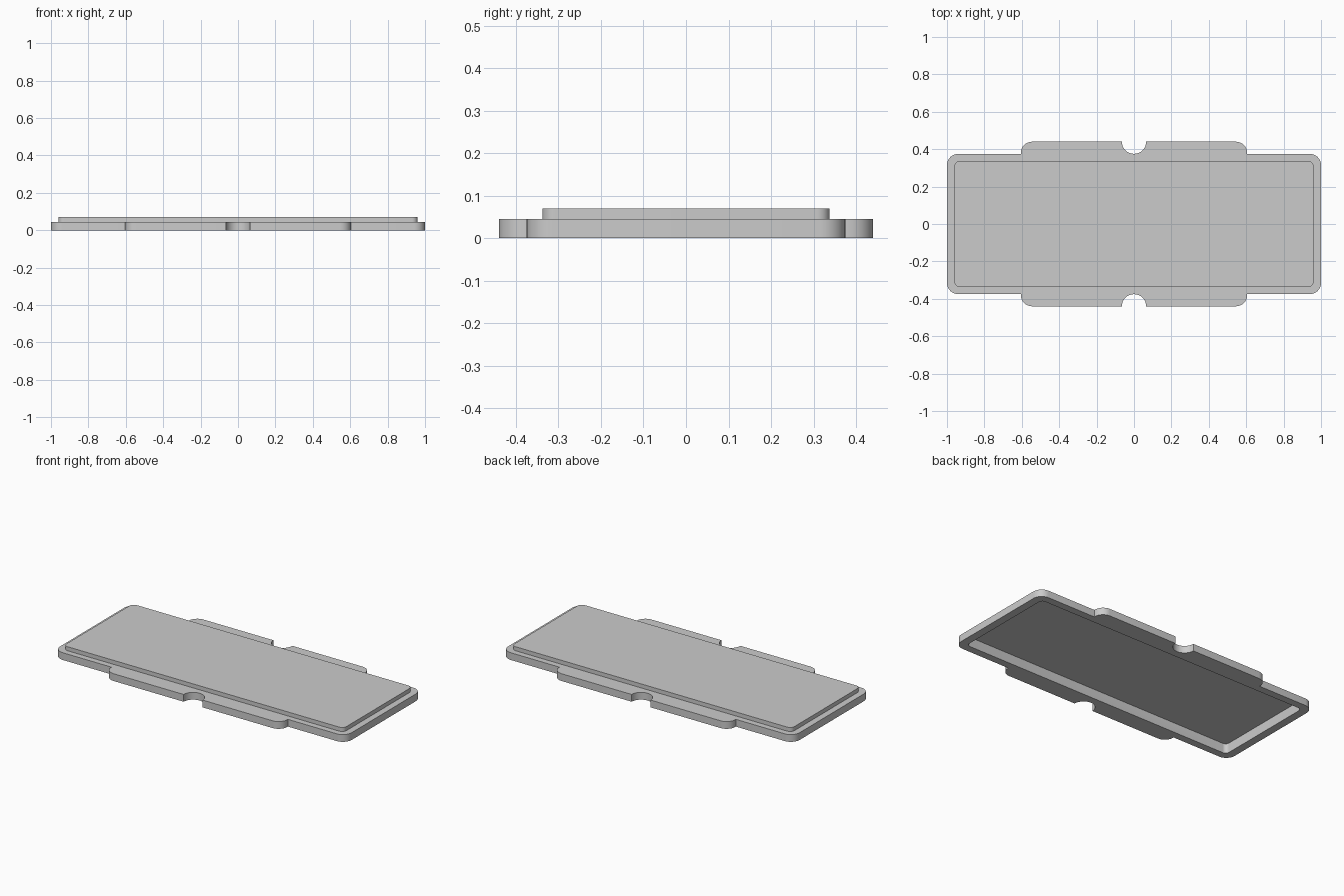
import bpy, bmesh
from math import sin, cos, radians

if "Cube" in bpy.data.objects:
    bpy.data.objects.remove(bpy.data.objects["Cube"])


def arc(cx, cy, r, a0, a1, n=8):
    """Points on an arc, angles in degrees."""
    return [(cx + r * cos(radians(a0 + (a1 - a0) * i / n)),
             cy + r * sin(radians(a0 + (a1 - a0) * i / n))) for i in range(n + 1)]


def rounded_rect(hx, hy, r):
    pts = []
    for sx, sy, a in ((1, 1, 0), (-1, 1, 90), (-1, -1, 180), (1, -1, 270)):
        pts += arc(sx * (hx - r), sy * (hy - r), r, a, a + 90)
    return pts


def prism(name, outline, z0, z1):
    """Extrude a flat outline from z0 to z1."""
    bm = bmesh.new()
    face = bm.faces.new([bm.verts.new((x, y, z0)) for x, y in outline])
    geom = bmesh.ops.extrude_face_region(bm, geom=[face])["geom"]
    bmesh.ops.translate(bm, vec=(0, 0, z1 - z0),
                        verts=[g for g in geom if isinstance(g, bmesh.types.BMVert)])
    bmesh.ops.recalc_face_normals(bm, faces=bm.faces)
    mesh = bpy.data.meshes.new(name)
    bm.to_mesh(mesh)
    bm.free()
    ob = bpy.data.objects.new(name, mesh)
    bpy.context.collection.objects.link(ob)
    return ob


def combine(target, other, operation):
    """Apply a boolean and remove the helper."""
    mod = target.modifiers.new(operation.lower(), 'BOOLEAN')
    mod.operation = operation
    mod.solver = 'EXACT'
    mod.object = other
    bpy.context.view_layer.objects.active = target
    bpy.ops.object.modifier_apply(modifier=mod.name)
    bpy.data.objects.remove(other, do_unlink=True)


# Flange outline: one quarter (finger notch, side tab, corner), then mirrored
quarter = (arc(0, 0.44, 0.065, -90, 0)
           + arc(0.545, 0.38, 0.06, 90, 0)
           + [(0.605, 0.375)]
           + arc(0.94, 0.315, 0.06, 90, 0))
half = quarter + [(x, -y) for x, y in reversed(quarter)]
outline = half + [(-x, -y) for x, y in half[1:-1]]
lid = prism("lid", outline, 0, 0.045)

# Raised panel on top
combine(lid, prism("raised_panel", rounded_rect(0.96, 0.338, 0.03), 0.02, 0.07), 'UNION')

# Hollow underside
combine(lid, prism("recess_cutter", rounded_rect(0.95, 0.328, 0.025), -0.05, 0.06), 'DIFFERENCE')

# Smooth curves, sharp edges
bpy.ops.object.select_all(action='DESELECT')
lid.select_set(True)
bpy.context.view_layer.objects.active = lid
bpy.ops.object.shade_smooth_by_angle(angle=radians(35))
